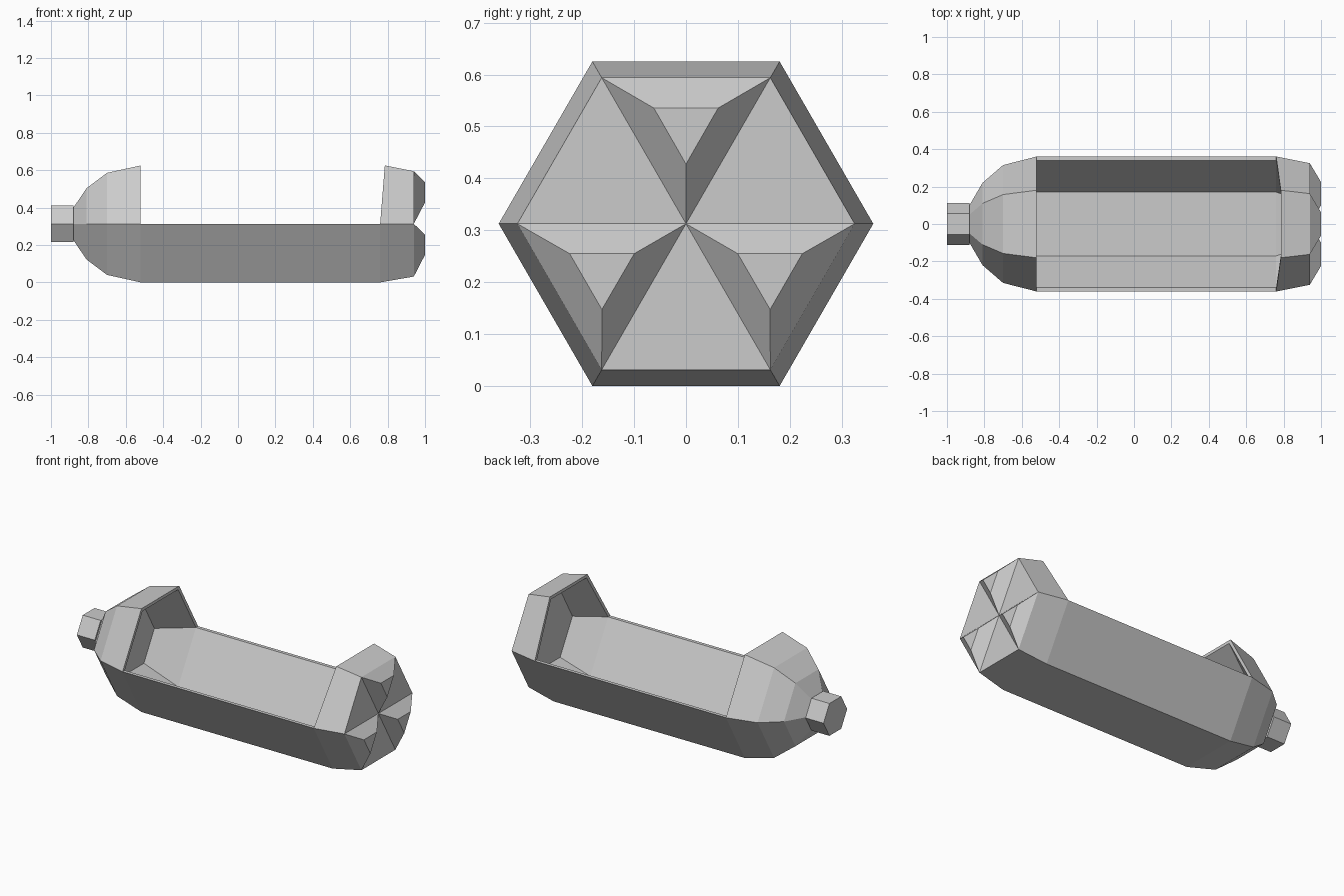
import bpy, bmesh
from math import cos, sin, pi

if "Cube" in bpy.data.objects:
    bpy.data.objects.remove(bpy.data.objects["Cube"])

AXIS = 0.3125  # height of the bottle's centre line


def point(x, r, k):
    a = k * pi / 3
    return (x, r * cos(a), AXIS + r * sin(a))


def ring(bm, x, r, lean=0.0):
    # hexagonal ring around the x axis; lean shifts the two top corners
    return [bm.verts.new(point(x + (lean if k in (1, 2) else 0), r, k)) for k in range(6)]


def bridge(bm, a, b, sides=range(6)):
    for k in sides:
        n = (k + 1) % 6
        bm.faces.new((a[k], a[n], b[n], b[k]))


def finish(bm, name):
    bmesh.ops.recalc_face_normals(bm, faces=bm.faces)
    mesh = bpy.data.meshes.new(name)
    bm.to_mesh(mesh)
    bm.free()
    bpy.context.collection.objects.link(bpy.data.objects.new(name, mesh))


# Bottle body: outer shell and inner lining, top half open between the cuts
bm = bmesh.new()
outer = [ring(bm, x, r, l) for x, r, l in (
    (-0.88, 0.10, 0), (-0.81, 0.22, 0), (-0.70, 0.315, 0),
    (-0.52, 0.361, 0), (0.76, 0.361, 0.025), (0.94, 0.325, 0))]
inner = [ring(bm, x, r, l) for x, r, l in (
    (-0.70, 0.20, 0), (-0.52, 0.34, 0), (0.76, 0.34, 0.025), (0.925, 0.235, 0))]
LOWER = (3, 4, 5)
for rings, cut in ((outer, 3), (inner, 1)):
    for i in range(len(rings) - 1):
        bridge(bm, rings[i], rings[i + 1], LOWER if i == cut else range(6))
bm.faces.new(outer[0])
bm.faces.new(inner[0])
bm.faces.new(inner[-1])

# Rims around the opening
for o, i in ((outer[3], inner[1]), (outer[4], inner[2])):
    bridge(bm, o, i, (0, 1, 2))
for k in (0, 3):
    bm.faces.new((outer[3][k], outer[4][k], inner[2][k], inner[1][k]))

# Bottle base: flat sectors alternating with raised three-sided feet
end = outer[-1]
centre = bm.verts.new((0.94, 0, AXIS))
for k in range(6):
    a, b = end[k], end[(k + 1) % 6]
    if k % 2 == 0:
        bm.faces.new((a, b, centre))
        continue
    # local frame of the sector: radial direction and tangent
    m = (k + 0.5) * pi / 3
    foot = [bm.verts.new((1.0, r * cos(m) - t * sin(m), AXIS + r * sin(m) + t * cos(m)))
            for r, t in ((0.223, -0.062), (0.223, 0.062), (0.115, 0))]
    base = (a, b, centre)
    bm.faces.new(foot)
    for j in range(3):
        n = (j + 1) % 3
        bm.faces.new((base[j], base[n], foot[n], foot[j]))
# k odd covers the top sector (k=1) and the two lower side sectors (k=3, 5)
finish(bm, "bottle_body")

# Cap on the neck
bm = bmesh.new()
c0, c1 = ring(bm, -1.0, 0.113), ring(bm, -0.88, 0.113)
bridge(bm, c0, c1)
bm.faces.new(c0)
bm.faces.new(c1)
finish(bm, "bottle_cap")
